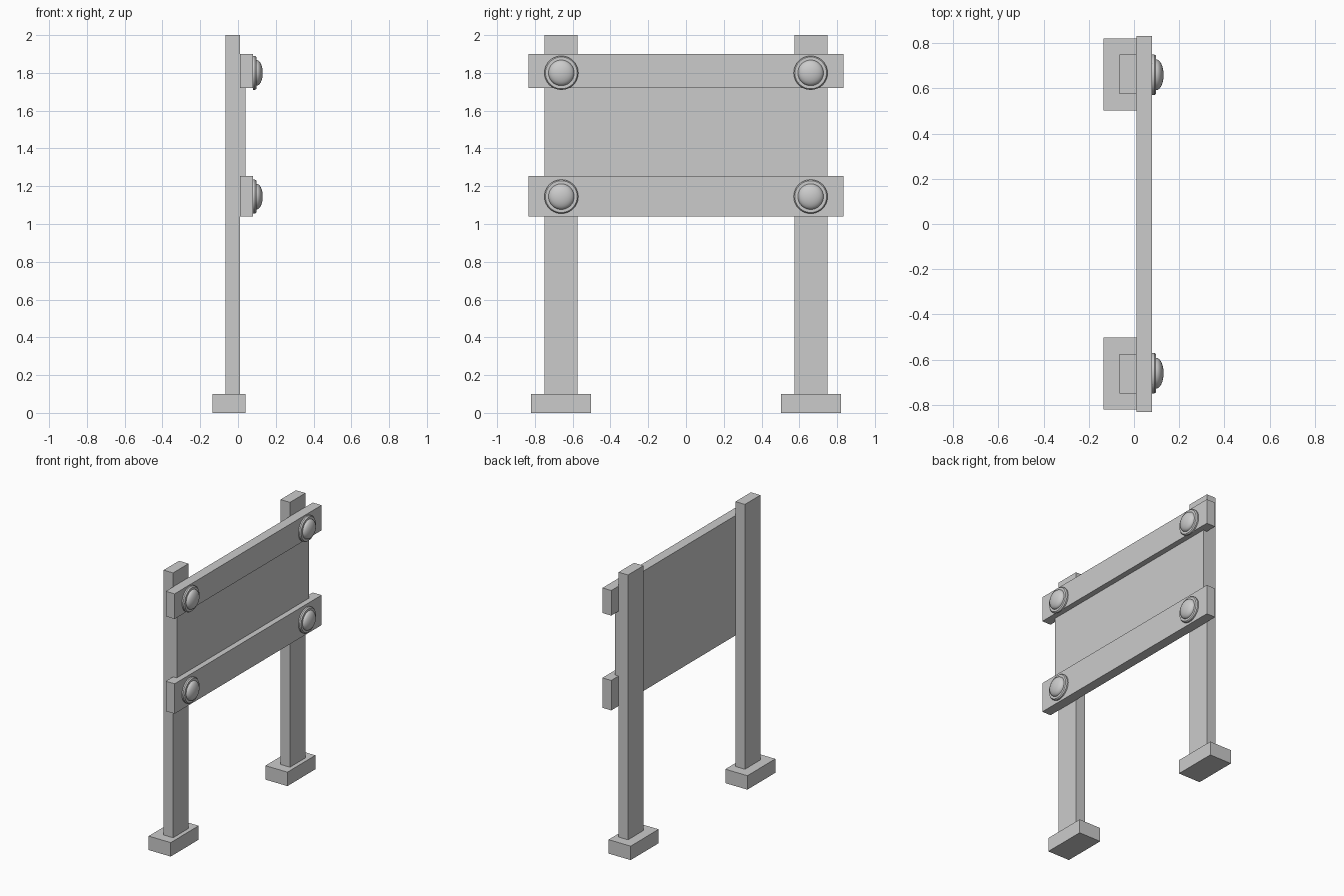
import bpy
import bmesh
from math import cos, sin, pi, radians
from mathutils import Matrix

cube = bpy.data.objects.get("Cube")
if cube:
    bpy.data.objects.remove(cube, do_unlink=True)

grey = bpy.data.materials.new("plain_grey")
grey.use_nodes = True
grey.diffuse_color = (0.6, 0.6, 0.6, 1)
grey.node_tree.nodes["Principled BSDF"].inputs["Base Color"].default_value = (0.6, 0.6, 0.6, 1)


def add_object(name, bm):
    bmesh.ops.recalc_face_normals(bm, faces=bm.faces)
    mesh = bpy.data.meshes.new(name)
    bm.to_mesh(mesh)
    bm.free()
    mesh.materials.append(grey)
    obj = bpy.data.objects.new(name, mesh)
    bpy.context.collection.objects.link(obj)
    return obj


def box(name, x, y, z):
    """Box from (low, high) ranges on each axis."""
    bm = bmesh.new()
    ranges = (x, y, z)
    size = [hi - lo for lo, hi in ranges]
    centre = [(hi + lo) / 2 for lo, hi in ranges]
    bmesh.ops.create_cube(bm, size=1, matrix=Matrix.Translation(centre) @ Matrix.Diagonal((*size, 1)))
    return add_object(name, bm)


def lathe(name, profile, y, z, steps=40):
    """Spin an (x, radius) profile about a line along x."""
    bm = bmesh.new()
    verts = [bm.verts.new((x, r, 0)) for x, r in profile]
    edges = [bm.edges.new(pair) for pair in zip(verts, verts[1:])]
    bmesh.ops.spin(bm, geom=verts + edges, cent=(0, 0, 0), axis=(1, 0, 0),
                   angle=2 * pi, steps=steps)
    bmesh.ops.remove_doubles(bm, verts=bm.verts, dist=0.0001)
    obj = add_object(name, bm)
    obj.location = (0, y, z)
    bpy.ops.object.select_all(action='DESELECT')
    obj.select_set(True)
    bpy.context.view_layer.objects.active = obj
    bpy.ops.object.shade_smooth_by_angle(angle=radians(35))
    return obj


# Board and the two rails that frame it
rails = {"lower": (1.04, 1.255), "upper": (1.72, 1.9)}
box("board", (0.01, 0.04), (-0.75, 0.75), (rails["lower"][1], rails["upper"][0]))
for level, z in rails.items():
    box(level + "_rail", (0.01, 0.08), (-0.833, 0.833), z)

# Bolt: bevelled washer, then a domed head
washer = [(0.08, 0), (0.08, 0.09), (0.09, 0.09), (0.098, 0.084), (0.098, 0.068)]
dome = [(0.098 + 0.033 * sin(a), 0.068 * cos(a))
        for a in (pi / 2 * i / 8 for i in range(1, 9))]

for side, s in (("left", 1), ("right", -1)):
    # Post on its footing
    box(side + "_post", (-0.065, 0.01), sorted((0.575 * s, 0.75 * s)), (0.1, 2))
    box(side + "_footing", (-0.135, 0.04), sorted((0.503 * s, 0.82 * s)), (0, 0.1))
    for level, z in (("lower", 1.145), ("upper", 1.8)):
        lathe(f"{side}_{level}_bolt", washer + dome, 0.66 * s, z)
